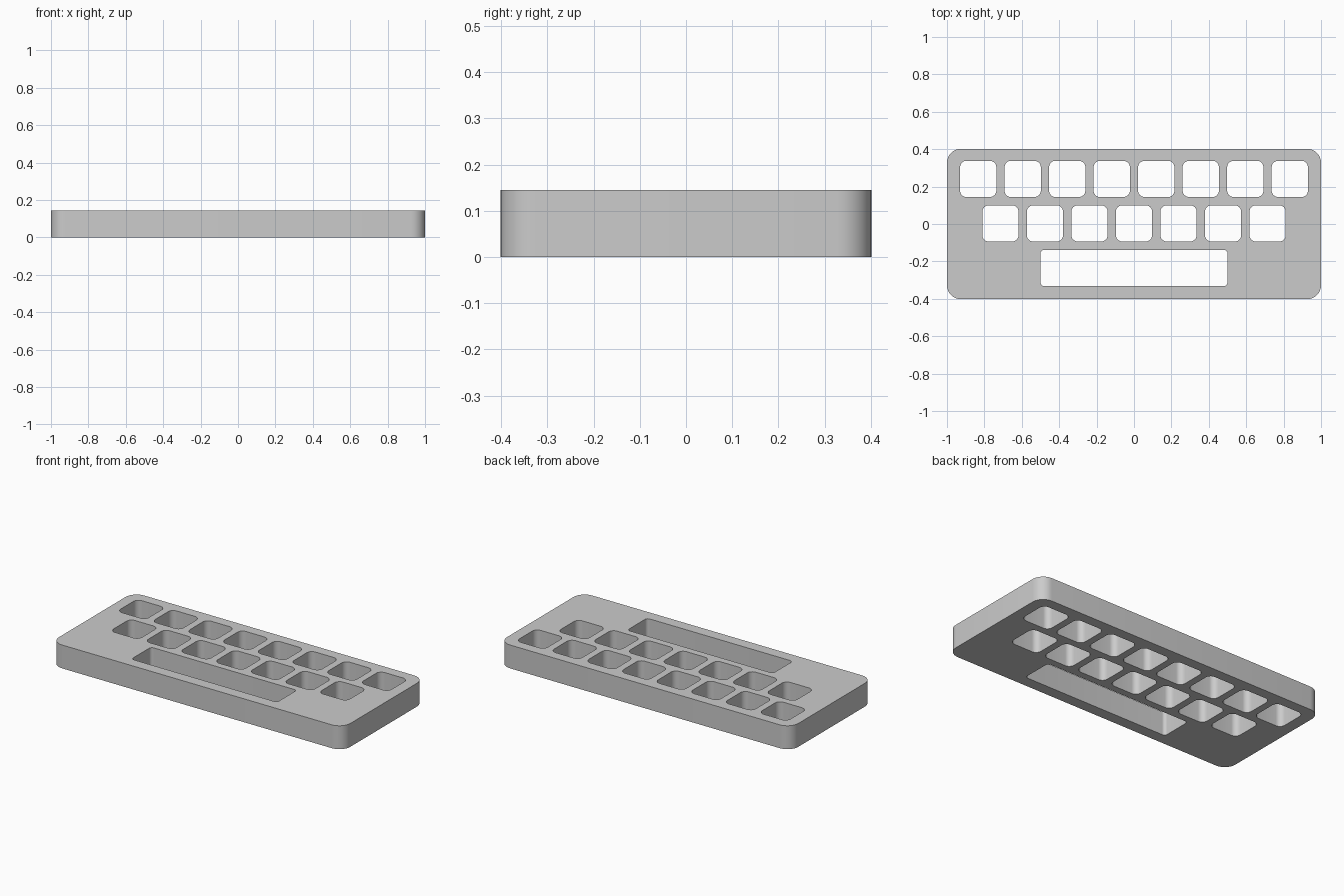
import bpy
import bmesh
from math import cos, sin, pi, radians

cube = bpy.data.objects.get("Cube")
if cube:
    bpy.data.objects.remove(cube, do_unlink=True)

HEIGHT = 0.145
KEY = 0.194       # side of a square key opening
PITCH = 0.238     # spacing between neighbouring keys
STEPS = 8         # segments per rounded corner


def add_rounded_rect(curve, cx, cy, width, depth, radius):
    """Add a closed rounded rectangle outline to a flat curve."""
    points = []
    for i, (sx, sy) in enumerate([(1, 1), (-1, 1), (-1, -1), (1, -1)]):
        for k in range(STEPS + 1):
            a = (i + k / STEPS) * pi / 2
            points.append((cx + sx * (width / 2 - radius) + radius * cos(a),
                           cy + sy * (depth / 2 - radius) + radius * sin(a)))
    spline = curve.splines.new('POLY')
    spline.points.add(len(points) - 1)
    for p, (x, y) in zip(spline.points, points):
        p.co = (x, y, 0, 1)
    spline.use_cyclic_u = True


# Flat profile: outer outline with the key openings inside it
profile = bpy.data.curves.new("plate_profile", 'CURVE')
profile.dimensions = '2D'
profile.fill_mode = 'BOTH'
profile.extrude = HEIGHT / 2
add_rounded_rect(profile, 0, 0, 2.0, 0.804, 0.075)

# Two staggered rows of square openings
for count, y in [(8, 0.241), (7, 0.003)]:
    for i in range(count):
        add_rounded_rect(profile, (i - (count - 1) / 2) * PITCH, y, KEY, KEY, 0.035)

# Long bar opening at the front
add_rounded_rect(profile, 0, -0.235, 1.0, KEY, 0.02)

# Turn the extruded profile into a clean mesh standing on the ground
helper = bpy.data.objects.new("profile_helper", profile)
bpy.context.collection.objects.link(helper)
bpy.context.view_layer.update()
depsgraph = bpy.context.evaluated_depsgraph_get()
mesh = bpy.data.meshes.new_from_object(helper.evaluated_get(depsgraph))
bpy.data.objects.remove(helper, do_unlink=True)

bm = bmesh.new()
bm.from_mesh(mesh)
bmesh.ops.remove_doubles(bm, verts=bm.verts, dist=0.0005)
bmesh.ops.translate(bm, verts=bm.verts, vec=(0, 0, HEIGHT / 2))
bmesh.ops.recalc_face_normals(bm, faces=bm.faces)
bm.to_mesh(mesh)
bm.free()

plate = bpy.data.objects.new("key_plate", mesh)
bpy.context.collection.objects.link(plate)

# Single grey material
grey = bpy.data.materials.new("light_grey")
grey.use_nodes = True
color = (0.6, 0.6, 0.6, 1)
grey.diffuse_color = color
grey.node_tree.nodes["Principled BSDF"].inputs["Base Color"].default_value = color
mesh.materials.clear()
mesh.materials.append(grey)

# Smooth rounded corners, sharp rims
bpy.ops.object.select_all(action='DESELECT')
plate.select_set(True)
bpy.context.view_layer.objects.active = plate
bpy.ops.object.shade_smooth_by_angle(angle=radians(30))
